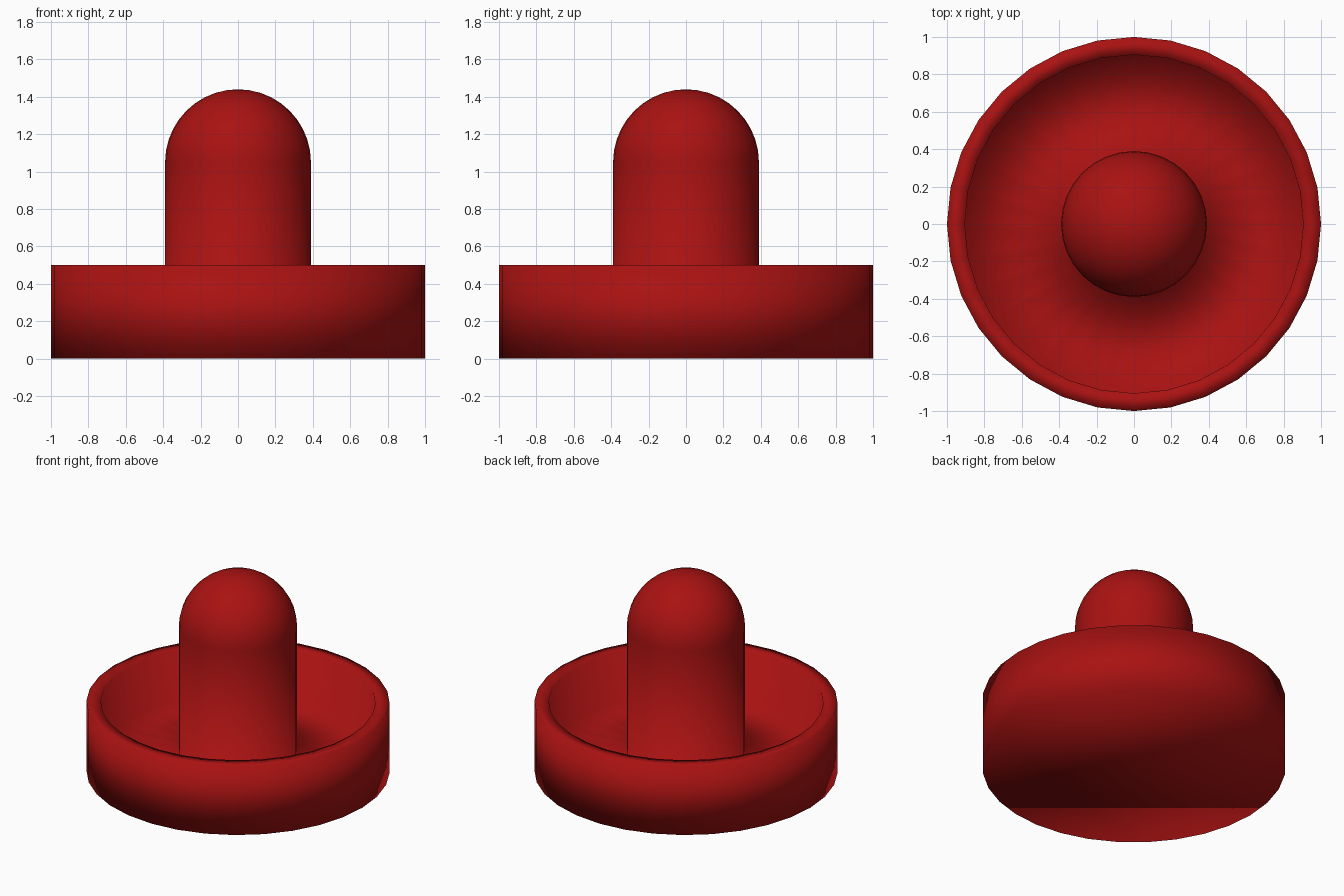
import bpy, bmesh
from math import sin, cos, pi

if "Cube" in bpy.data.objects:
    bpy.data.objects.remove(bpy.data.objects["Cube"])

SIDES = 32
KNOB_R = 0.39
DOME_Z = 1.05
DOME_STEPS = 10

# Profile from the outer foot, over the rim, into the dish and up the knob
profile = [(1.0, 0.0), (1.0, 0.5), (0.905, 0.5), (0.9, 0.14), (KNOB_R, 0.14)]
for i in range(DOME_STEPS):
    a = i / DOME_STEPS * pi / 2
    profile.append((KNOB_R * cos(a), DOME_Z + KNOB_R * sin(a)))

bm = bmesh.new()


def ring(radius, z):
    return [bm.verts.new((radius * cos(2 * pi * k / SIDES),
                          radius * sin(2 * pi * k / SIDES), z))
            for k in range(SIDES)]


# Turned body
rings = [ring(r, z) for r, z in profile]
for low, high in zip(rings, rings[1:]):
    for k in range(SIDES):
        n = (k + 1) % SIDES
        bm.faces.new((low[k], low[n], high[n], high[k]))

# Flat underside and the tip of the dome
bm.faces.new(rings[0][::-1])
tip = bm.verts.new((0, 0, DOME_Z + KNOB_R))
for k in range(SIDES):
    bm.faces.new((rings[-1][k], rings[-1][(k + 1) % SIDES], tip))

# Soft shading runs across every edge
for f in bm.faces:
    f.smooth = True
bmesh.ops.recalc_face_normals(bm, faces=bm.faces)

mesh = bpy.data.meshes.new("table_game_mallet")
bm.to_mesh(mesh)
bm.free()
mallet = bpy.data.objects.new("table_game_mallet", mesh)
bpy.context.collection.objects.link(mallet)

# Red plastic
red = bpy.data.materials.new("red_plastic")
red.diffuse_color = (0.4, 0.006, 0.006, 1)
red.use_nodes = True
red.node_tree.nodes["Principled BSDF"].inputs["Base Color"].default_value = red.diffuse_color
mesh.materials.append(red)
